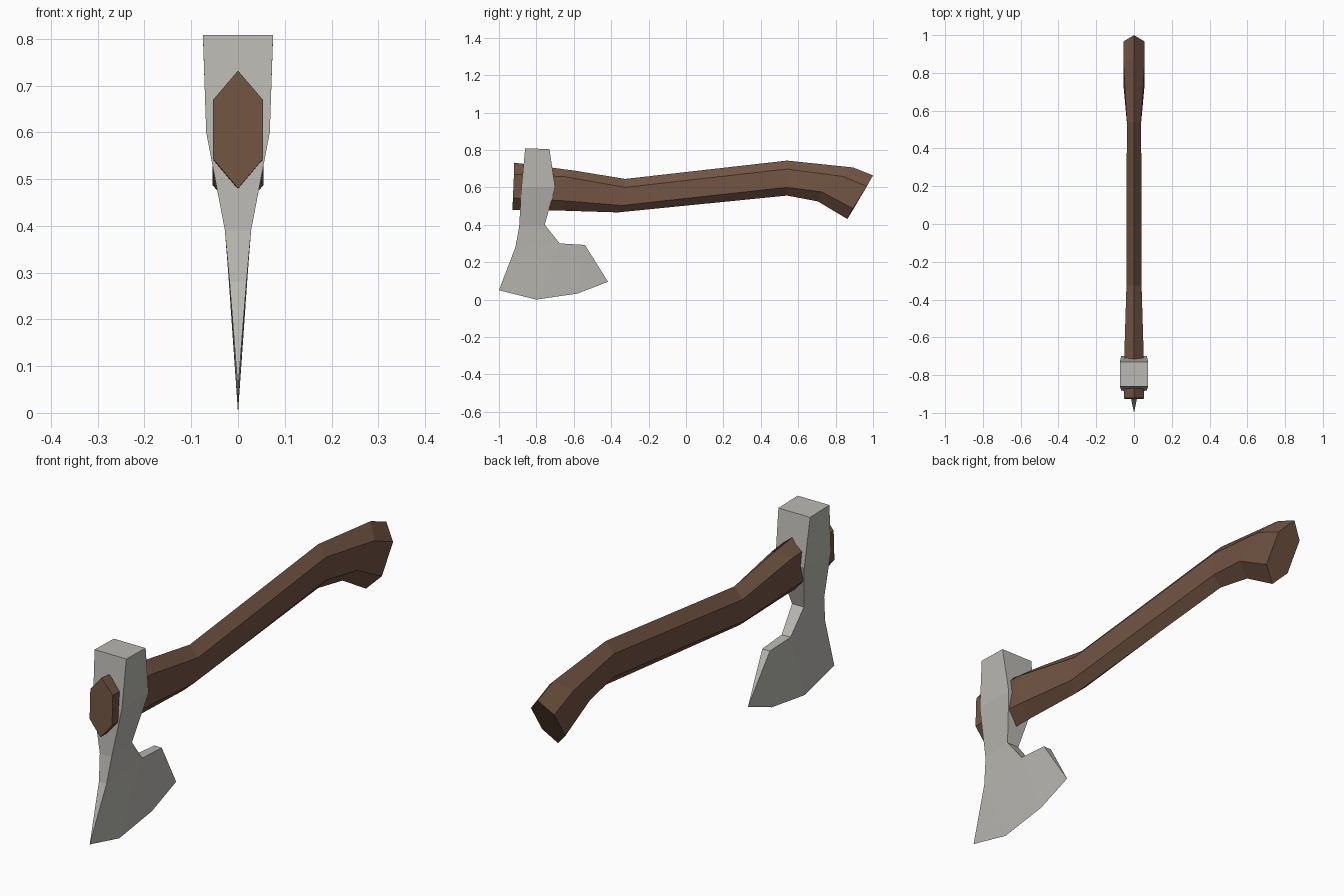
import bpy, bmesh

if "Cube" in bpy.data.objects:
    bpy.data.objects.remove(bpy.data.objects["Cube"])


def material(name, rgb):
    m = bpy.data.materials.new(name)
    m.diffuse_color = (*rgb, 1)
    m.use_nodes = True
    m.node_tree.nodes["Principled BSDF"].inputs["Base Color"].default_value = m.diffuse_color
    return m


def finish(name, bm, mat):
    bmesh.ops.recalc_face_normals(bm, faces=bm.faces)
    mesh = bpy.data.meshes.new(name)
    bm.to_mesh(mesh)
    bm.free()
    mesh.materials.append(mat)
    bpy.context.collection.objects.link(bpy.data.objects.new(name, mesh))


wood = material("brown wood", (0.17, 0.09, 0.056))
steel = material("grey steel", (0.49, 0.48, 0.45))

# Handle: six-sided sections; (half width, top, upper side, lower side, bottom) as (y, z)
sections = [
    (0.053, (-0.92, 0.732), (-0.92, 0.67), (-0.925, 0.543), (-0.928, 0.48)),
    (0.050, (-0.60, 0.69), (-0.65, 0.657), (-0.65, 0.528), (-0.65, 0.475)),
    (0.040, (-0.325, 0.645), (-0.325, 0.60), (-0.345, 0.503), (-0.365, 0.466)),
    (0.038, (0.54, 0.743), (0.54, 0.698), (0.54, 0.60), (0.54, 0.556)),
    (0.055, (0.895, 0.706), (0.84, 0.658), (0.725, 0.576), (0.705, 0.525)),
    (0.055, (1.0, 0.664), (0.967, 0.605), (0.892, 0.487), (0.863, 0.43)),
]
bm = bmesh.new()
rings = []
for w, t, u, l, b in sections:
    pts = [(0, *t), (w, *u), (w, *l), (0, *b), (-w, *l), (-w, *u)]
    rings.append([bm.verts.new(p) for p in pts])
for a, b in zip(rings, rings[1:]):
    for i in range(6):
        j = (i + 1) % 6
        bm.faces.new((a[i], a[j], b[j], b[i]))
bm.faces.new(rings[0])
bm.faces.new(rings[-1])
finish("handle", bm, wood)

# Axe head: outline of one side as (half width, y, z); zero width = cutting edge
outline = {
    "f0": (0.075, -0.86, 0.808), "f1": (0.068, -0.88, 0.60),
    "f2": (0.028, -0.892, 0.39), "f3": (0.018, -0.912, 0.28),
    "e0": (0, -1.0, 0.05), "e1": (0, -0.80, 0.0),
    "e2": (0, -0.58, 0.032), "e3": (0, -0.417, 0.095),
    "b4": (0.018, -0.54, 0.292), "b3": (0.021, -0.675, 0.30),
    "b2": (0.028, -0.755, 0.40), "b1": (0.068, -0.70, 0.60),
    "b0": (0.075, -0.73, 0.805),
}
side_faces = ["f0 f1 b1 b0", "f1 f2 b2 b1", "f2 f3 b3 b2", "f3 e0 e1",
              "f3 e1 b3", "b3 e1 e2", "b3 e2 b4", "b4 e2 e3"]
bm = bmesh.new()
right = {k: bm.verts.new(p) for k, p in outline.items()}
left = {k: right[k] if p[0] == 0 else bm.verts.new((-p[0], p[1], p[2]))
        for k, p in outline.items()}
for f in side_faces:
    for side in (right, left):
        bm.faces.new([side[k] for k in f.split()])
# Rim joining the two sides
keys = list(outline)
for a, b in zip(keys, keys[1:] + keys[:1]):
    verts = list(dict.fromkeys((right[a], right[b], left[b], left[a])))
    if len(verts) > 2:
        bm.faces.new(verts)
finish("axe_head", bm, steel)
